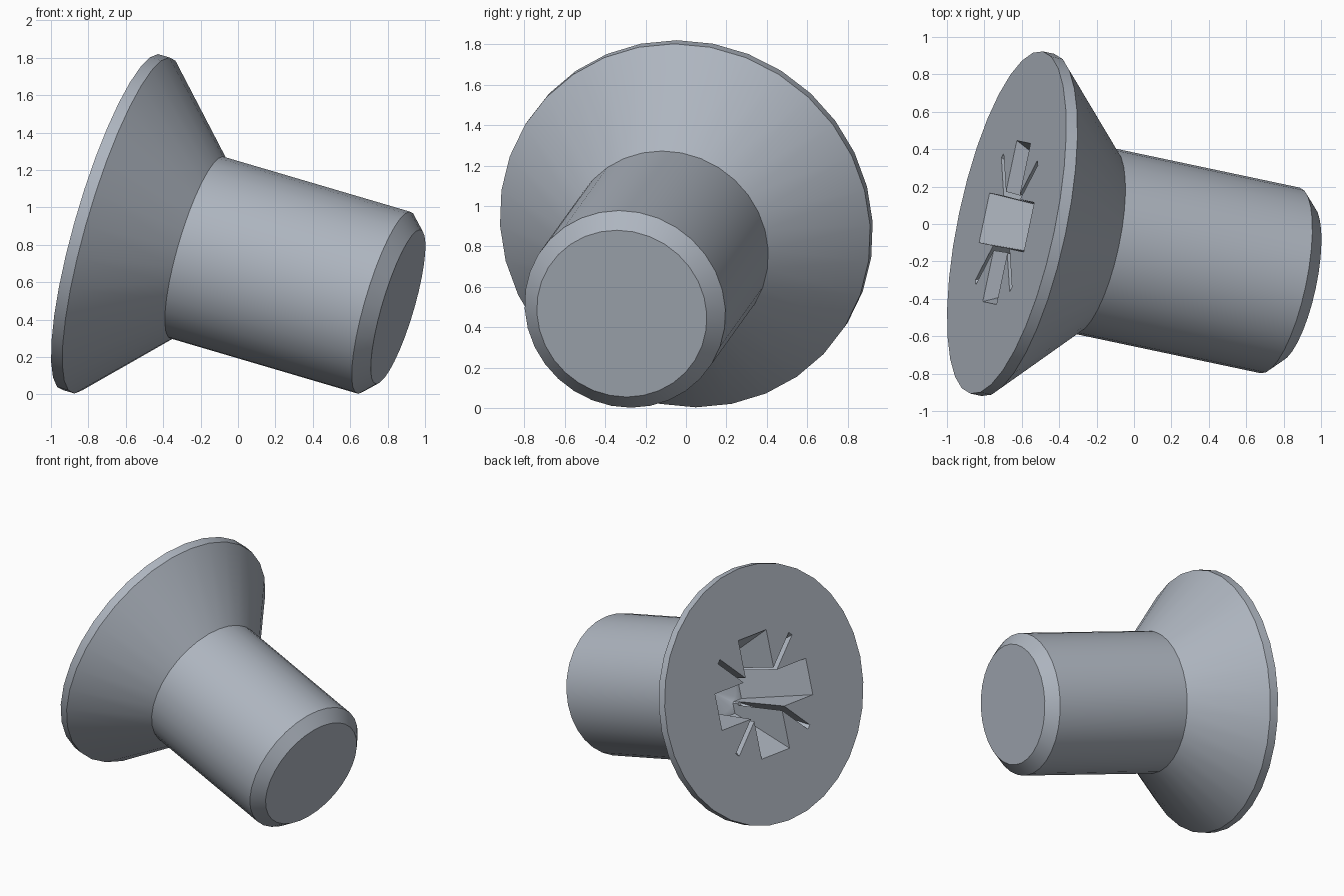
import bpy, bmesh, math
from mathutils import Matrix, Vector

default = bpy.data.objects.get("Cube")
if default:
    bpy.data.objects.remove(default, do_unlink=True)

steel = bpy.data.materials.new("brushed steel grey")
steel.use_nodes = True
colour = (0.42, 0.46, 0.52, 1)
steel.diffuse_color = colour
steel.node_tree.nodes["Principled BSDF"].inputs["Base Color"].default_value = colour

# Tilted frame: local z runs from the head face to the tip
axis = Vector((0.940, -0.199, -0.277)).normalized()
side = Vector((0.207, 0.978, 0)).normalized()
up = axis.cross(side)
FRAME = Matrix((side, up, axis)).transposed().to_4x4()
FRAME.translation = (-0.681, 0.008, 0.921)


def add_object(name, bm):
    bmesh.ops.recalc_face_normals(bm, faces=bm.faces)
    mesh = bpy.data.meshes.new(name)
    bm.to_mesh(mesh)
    bm.free()
    mesh.materials.append(steel)
    obj = bpy.data.objects.new(name, mesh)
    obj.matrix_world = FRAME
    bpy.context.collection.objects.link(obj)
    return obj


def turned(name, profile, sides):
    """Closed solid of rings given as (radius, depth)."""
    bm = bmesh.new()
    rings = [[bm.verts.new((r * math.cos(math.tau * i / sides),
                            r * math.sin(math.tau * i / sides), z))
              for i in range(sides)] for r, z in profile]
    for a, b in zip(rings, rings[1:]):
        for i in range(sides):
            j = (i + 1) % sides
            bm.faces.new((a[i], a[j], b[j], b[i]))
    bm.faces.new(rings[0])
    bm.faces.new(rings[-1])
    return add_object(name, bm)


def slot(name, length, width, floor_length, floor_width, depth, angle):
    """Bar through the axis, tapering with depth and pushed slightly above the face."""
    bm = bmesh.new()
    bmesh.ops.create_cube(bm, size=2)
    lift = 0.05
    for v in bm.verts:
        t = -lift / depth if v.co.z < 0 else 1
        v.co = (v.co.x * (length + (floor_length - length) * t),
                v.co.y * (width + (floor_width - width) * t), depth * t)
    bmesh.ops.rotate(bm, verts=bm.verts, matrix=Matrix.Rotation(angle, 3, "Z"))
    return add_object(name, bm)


# Countersunk head, shank and chamfered tip
screw = turned("countersunk_screw", [(0.935, 0), (0.935, 0.064), (0.507, 0.492),
                                     (0.507, 1.555), (0.429, 1.635)], 32)

# Drive recess: cross, thin diagonal slots and a conical centre
cutters = [turned("recess_centre", [(0.205, -0.05), (0.17, 0.5), (0.01, 0.58)], 24)]
for k in range(2):
    turn = k * math.pi / 2
    cutters.append(slot("recess_arm", 0.44, 0.135, 0.20, 0.115, 0.5, turn))
    cutters.append(slot("recess_tick", 0.49, 0.018, 0.20, 0.014, 0.45,
                        turn + math.pi / 4))

bpy.context.view_layer.objects.active = screw
for cutter in cutters:
    cutter.hide_render = True
    cut = screw.modifiers.new("recess", "BOOLEAN")
    cut.operation = "DIFFERENCE"
    cut.solver = "EXACT"
    cut.object = cutter
    bpy.context.view_layer.update()
    bpy.ops.object.modifier_apply(modifier=cut.name)
    bpy.data.objects.remove(cutter, do_unlink=True)

bpy.ops.object.select_all(action="DESELECT")
screw.select_set(True)
bpy.ops.object.shade_smooth_by_angle(angle=math.radians(30))
